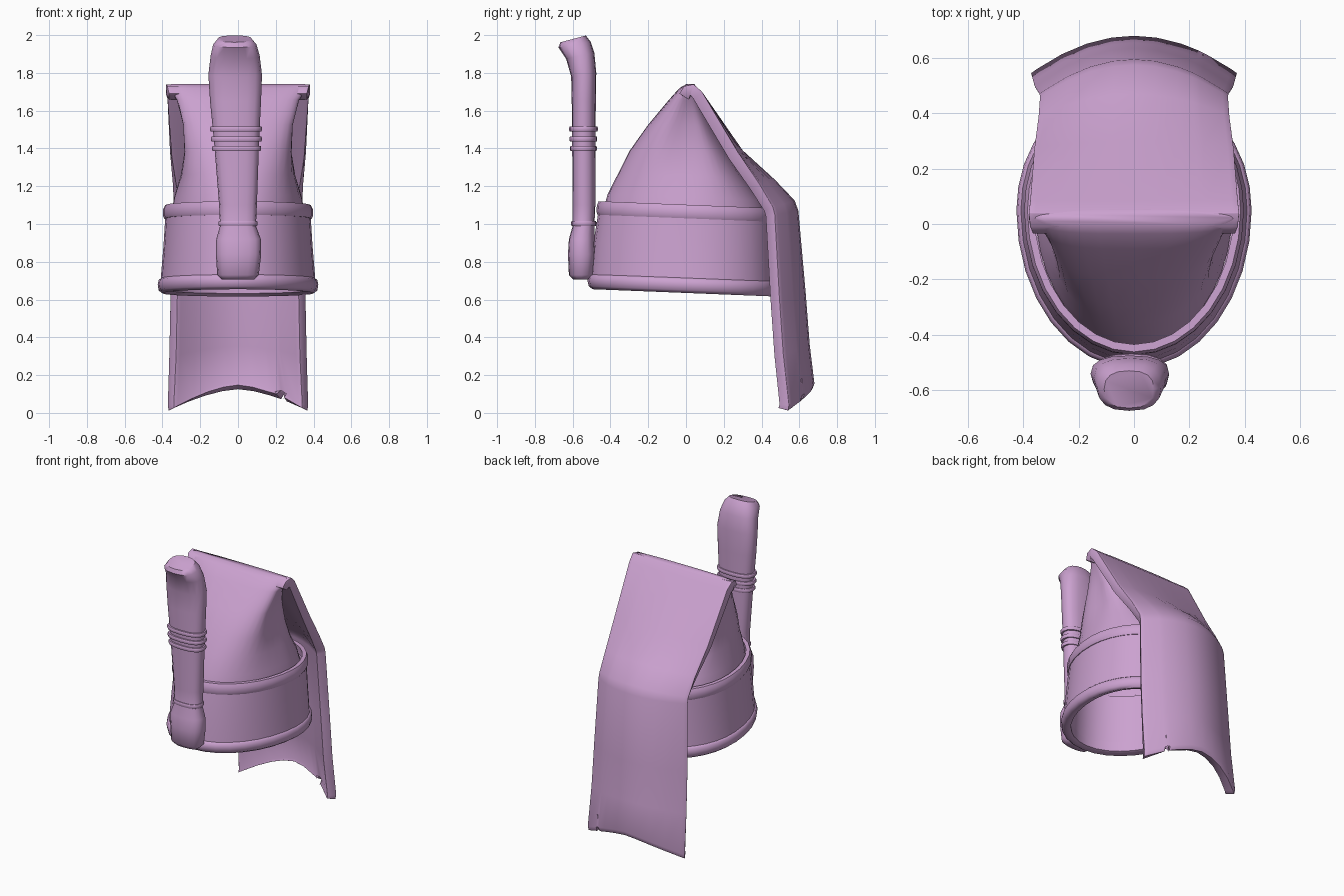
import bpy, bmesh, math

if "Cube" in bpy.data.objects:
    bpy.data.objects.remove(bpy.data.objects["Cube"])

felt = bpy.data.materials.new("mauve_felt")
felt.diffuse_color = (0.60, 0.36, 0.63, 1)
felt.use_nodes = True
felt.node_tree.nodes["Principled BSDF"].inputs["Base Color"].default_value = felt.diffuse_color


def finish(name, bm, angle=45):
    bmesh.ops.recalc_face_normals(bm, faces=bm.faces)
    me = bpy.data.meshes.new(name)
    bm.to_mesh(me)
    bm.free()
    ob = bpy.data.objects.new(name, me)
    bpy.context.collection.objects.link(ob)
    me.materials.append(felt)
    bpy.ops.object.select_all(action='DESELECT')
    ob.select_set(True)
    bpy.context.view_layer.objects.active = ob
    bpy.ops.object.shade_smooth_by_angle(angle=math.radians(angle))
    return ob


def loft(name, rings, cap=False, closed=False, angle=45):
    """Skin a list of equal-length point rings."""
    bm = bmesh.new()
    rows = [[bm.verts.new(p) for p in r] for r in rings]
    n = len(rows[0])
    pairs = list(zip(rows, rows[1:])) + ([(rows[-1], rows[0])] if closed else [])
    for a, b in pairs:
        for i in range(n):
            j = (i + 1) % n
            bm.faces.new((a[i], a[j], b[j], b[i]))
    if cap:
        bm.faces.new(rows[0])
        bm.faces.new(rows[-1])
    return finish(name, bm, angle)


def spow(v, e):
    return math.copysign(abs(v) ** e, v)


def oval(half_w, front, back, z, n=32, pinch=0.0, mid=0.05):
    """Egg-shaped ring; pinch pulls the flanks inward, z follows the hat's tilt."""
    pts = []
    for i in range(n):
        t = 2 * math.pi * i / n
        c, s = math.cos(t), math.sin(t)
        x = half_w * spow(c, 0.85 if s > 0 else 1.0)
        x *= 1 - pinch * abs(c) ** 3
        y = mid + s * ((back - mid) if s > 0 else (mid - front))
        pts.append((x, y, z - 0.04 * (y + 0.5)))
    return pts


# Headband wall, open underneath
band = [(0.41, -0.505, 0.47, 0.72), (0.395, -0.49, 0.465, 0.90), (0.385, -0.465, 0.46, 1.06),
        (0.355, -0.44, 0.43, 1.06), (0.37, -0.46, 0.44, 0.72)]
loft("headband", [oval(*p) for p in band], closed=True)


# Rolled trims on the lower and upper edge of the headband
def trim(name, prof):
    loft(name, [oval(w, f, b, z) for w, f, b, z in prof], closed=True, angle=60)


trim("lower_trim", [(0.36, -0.46, 0.43, 0.67), (0.40, -0.495, 0.465, 0.655), (0.42, -0.515, 0.48, 0.67),
                    (0.425, -0.522, 0.485, 0.70), (0.42, -0.515, 0.48, 0.725),
                    (0.408, -0.50, 0.47, 0.735), (0.36, -0.46, 0.43, 0.735)])
trim("upper_trim", [(0.37, -0.45, 0.44, 1.05), (0.39, -0.468, 0.462, 1.05), (0.397, -0.474, 0.466, 1.065),
                    (0.397, -0.472, 0.466, 1.10), (0.385, -0.462, 0.458, 1.122),
                    (0.36, -0.435, 0.43, 1.122)])

# Crown that narrows to a ridge, with pinched flanks
crown = [(0.355, -0.44, 0.43, 1.07, 0.0), (0.345, -0.415, 0.39, 1.16, 0.02), (0.33, -0.36, 0.30, 1.27, 0.08),
         (0.335, -0.30, 0.22, 1.39, 0.16), (0.345, -0.20, 0.14, 1.53, 0.18), (0.36, -0.09, 0.08, 1.66, 0.10),
         (0.368, -0.035, 0.06, 1.72, 0.0), (0.355, 0.0, 0.045, 1.74, 0.0)]
rings = []
for w, f, b, z, p in crown:
    k = max(0.0, (z - 1.1) / 0.64)          # ridge sections become boxier
    ring = []
    for i in range(40):
        t = 2 * math.pi * i / 40
        c, s = math.cos(t), math.sin(t)
        m = (f + b) / 2 * k + 0.05 * (1 - k)
        x = w * spow(c, 1 - 0.45 * k) * (1 - p * abs(c) ** 6)
        y = m + s * ((b - m) if s > 0 else (m - f))
        ring.append((x, y, z - 0.04 * (y + 0.5) * (1 - k)))
    rings.append(ring)
bm_crown = loft("crown", rings, angle=70)
bm = bmesh.new()
bm.from_mesh(bm_crown.data)
bmesh.ops.holes_fill(bm, edges=[e for e in bm.edges if e.is_boundary and e.verts[0].co.z > 1.6], sides=0)
bm.to_mesh(bm_crown.data)
bm.free()

# Neck flap: folds over the ridge and hangs behind
# rows: half width, middle y, middle z, edge y, edge z
flap_rows = [(0.365, -0.035, 1.69, -0.035, 1.69), (0.375, -0.01, 1.73, -0.01, 1.73),
             (0.38, 0.04, 1.74, 0.04, 1.74), (0.375, 0.085, 1.70, 0.085, 1.70),
             (0.36, 0.30, 1.39, 0.275, 1.38), (0.345, 0.47, 1.235, 0.39, 1.21),
             (0.34, 0.575, 1.125, 0.46, 1.09), (0.342, 0.595, 1.07, 0.47, 1.05),
             (0.358, 0.635, 0.62, 0.495, 0.60), (0.364, 0.655, 0.36, 0.515, 0.31),
             (0.372, 0.68, 0.155, 0.545, 0.04), (0.368, 0.668, 0.125, 0.54, 0.012)]
us = [-1, -0.94, -0.7, -0.46, -0.22, 0, 0.22, 0.46, 0.62, 0.66, 0.70, 0.94, 1]
bm = bmesh.new()
grid = []
for r, (w, ym, zm, ye, ze) in enumerate(flap_rows):
    row = []
    for u in us:
        d = abs(u) ** 2
        z = zm + (ze - zm) * abs(u) ** 1.6
        if r == len(flap_rows) - 1 and u == 0.66:
            z += 0.06                        # small nick in the hem
        row.append(bm.verts.new((w * u, ym + (ye - ym) * d, z)))
    grid.append(row)
for a, b in zip(grid, grid[1:]):
    for i in range(len(us) - 1):
        bm.faces.new((a[i], a[i + 1], b[i + 1], b[i]))
flap = finish("neck_flap", bm, 50)
up = sum(p.normal.z for p in flap.data.polygons if p.center.z > 1.2)
sol = flap.modifiers.new("thickness", 'SOLIDIFY')
sol.thickness = 0.06
sol.offset = 1 if up < 0 else -1             # thicken inward only
bev = flap.modifiers.new("soft_edges", 'BEVEL')
bev.width = 0.018
bev.segments = 2
bev.limit_method = 'ANGLE'
bev.angle_limit = math.radians(50)


# Plume holder: half width, centre x, front y, back y, z
def tube_ring(w, cx, f, b, z, lean=0.0, n=16):
    out = []
    for i in range(n):
        t = 2 * math.pi * i / n
        c, s = spow(math.cos(t), 0.8), spow(math.sin(t), 0.8)
        out.append((cx + w * c, (f + b) / 2 + s * (b - f) / 2, z + lean * s))
    return out


holder = [(0.085, 0.0, -0.595, -0.52, 0.705), (0.11, 0.0, -0.62, -0.485, 0.73), (0.12, 0.003, -0.625, -0.48, 0.84),
          (0.118, 0.003, -0.62, -0.485, 0.92), (0.095, 0.0, -0.60, -0.485, 0.99), (0.10, 0.0, -0.60, -0.48, 1.10),
          (0.12, -0.008, -0.603, -0.48, 1.45), (0.135, -0.013, -0.605, -0.477, 1.65),
          (0.142, -0.015, -0.608, -0.475, 1.79, 0.01), (0.13, -0.015, -0.635, -0.485, 1.89, 0.015),
          (0.115, -0.017, -0.675, -0.505, 1.95, 0.015), (0.09, -0.018, -0.665, -0.53, 1.98, 0.018)]
loft("plume_holder", [tube_ring(*h) for h in holder], cap=True, angle=50)

# Raised rings round the holder
for i, (z, w, cx, f, b) in enumerate([(1.003, 0.104, 0.0, -0.608, -0.475), (1.40, 0.13, -0.007, -0.615, -0.472),
                                      (1.45, 0.135, -0.009, -0.617, -0.47), (1.503, 0.137, -0.01, -0.619, -0.467)]):
    h = 0.013
    prof = [(-0.02, -h), (-0.003, -h), (0, -h * 0.5), (0, h * 0.5), (-0.003, h), (-0.02, h)]
    loft(f"holder_ring_{i + 1}", [tube_ring(w + d, cx, f - d, b + d, z + dz) for d, dz in prof],
         closed=True, angle=50)
